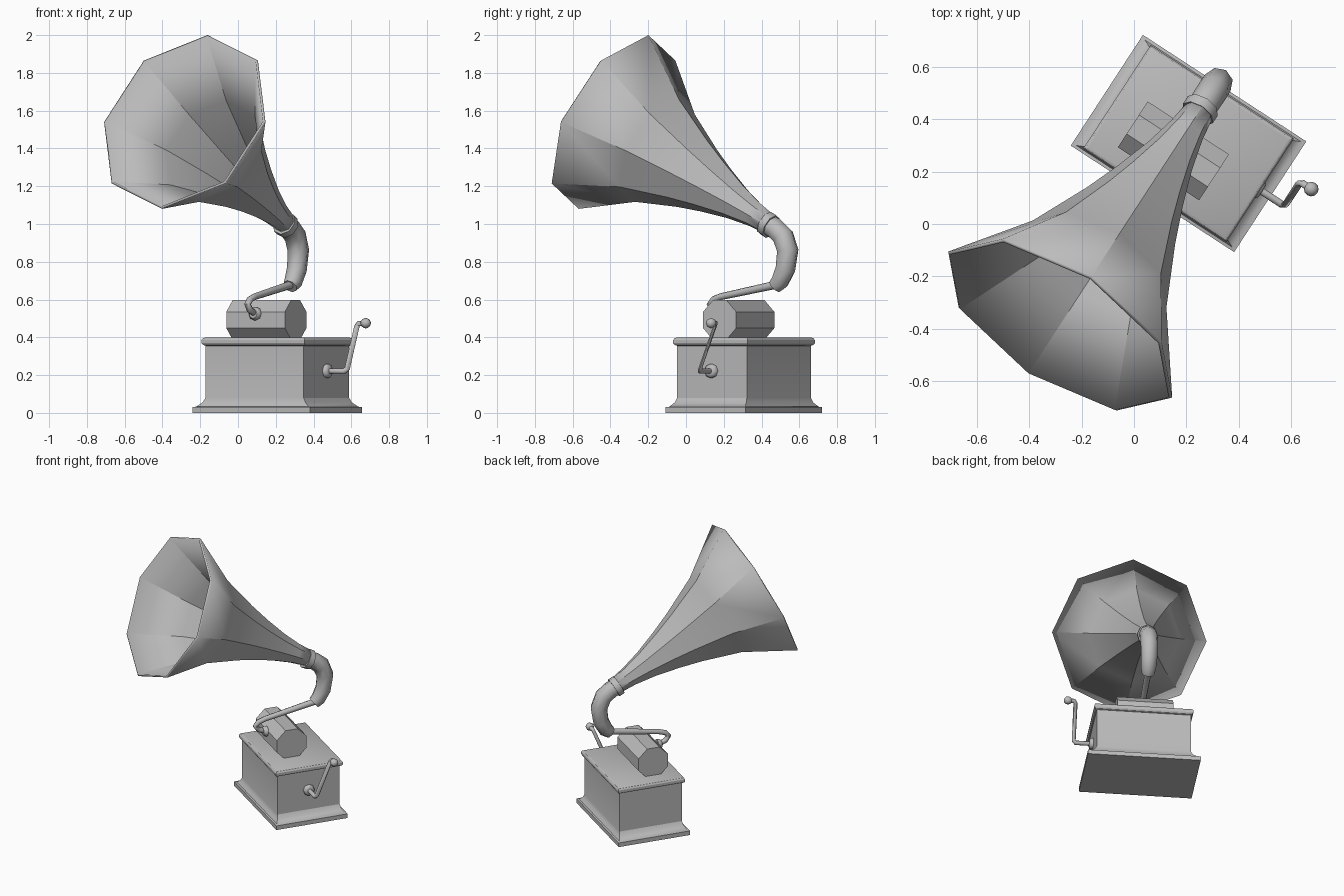
import bpy, bmesh, math
from mathutils import Matrix, Vector

if "Cube" in bpy.data.objects:
    bpy.data.objects.remove(bpy.data.objects["Cube"])

mat = bpy.data.materials.new("plain grey")
mat.use_nodes = True
GREY = (0.5, 0.5, 0.5, 1)
mat.diffuse_color = GREY
mat.node_tree.nodes["Principled BSDF"].inputs["Base Color"].default_value = GREY

# Parts are built square to the axes, then the whole machine is turned
PLACE = Matrix.Translation((0.208, 0.307, 0)) @ Matrix.Rotation(math.radians(-33.1), 4, "Z")
MID = -0.033  # plane of the horn and arm


def finish(name, bm, angle=30):
    bmesh.ops.recalc_face_normals(bm, faces=bm.faces)
    bm.transform(PLACE)
    mesh = bpy.data.meshes.new(name)
    bm.to_mesh(mesh)
    bm.free()
    mesh.materials.append(mat)
    ob = bpy.data.objects.new(name, mesh)
    bpy.context.collection.objects.link(ob)
    bpy.ops.object.select_all(action="DESELECT")
    ob.select_set(True)
    bpy.context.view_layer.objects.active = ob
    bpy.ops.object.shade_smooth_by_angle(angle=math.radians(angle))
    return ob


def skin(bm, rings, caps=True):
    loops = [[bm.verts.new(p) for p in ring] for ring in rings]
    n = len(loops[0])
    for a, b in zip(loops, loops[1:]):
        for i in range(n):
            bm.faces.new((a[i], a[(i + 1) % n], b[(i + 1) % n], b[i]))
    if caps:
        bm.faces.new(loops[0])
        bm.faces.new(loops[-1])


def ring(center, normal, side, radius, n=8, turn=0):
    up = normal.cross(side).normalized()
    angles = [2 * math.pi * i / n + turn for i in range(n)]
    return [center + radius * (side * math.cos(a) + up * math.sin(a)) for a in angles]


def tube(name, points, radii, side, n=8, angle=50):
    pts = [Vector(p) for p in points]
    rings = []
    for i, p in enumerate(pts):
        before = (p - pts[i - 1]).normalized() if i else Vector()
        after = (pts[i + 1] - p).normalized() if i < len(pts) - 1 else Vector()
        rings.append(ring(p, (before + after).normalized(), Vector(side), radii[i], n))
    bm = bmesh.new()
    skin(bm, rings)
    return finish(name, bm, angle)


# Cabinet: stacked rectangles of (half length, half depth, height)
def stack(name, layers):
    bm = bmesh.new()
    skin(bm, [[(-a, -b, z), (a, -b, z), (a, b, z), (-a, b, z)] for a, b, z in layers])
    return finish(name, bm)


stack("cabinet", [(.372, .252, 0), (.372, .252, .03), (.355, .24, .033),
                  (.325, .226, .055), (.31, .22, .08), (.31, .22, .365)])
stack("lid", [(.31, .22, .355), (.32, .23, .36), (.326, .236, .37),
              (.326, .236, .385), (.32, .23, .395), (.31, .22, .4)])

# Octagonal motor housing lying across the lid
bm = bmesh.new()
skin(bm, [ring(Vector((x, -.055, .492)), Vector((1, 0, 0)), Vector((0, 1, 0)),
               .113, turn=math.pi / 8) for x in (MID - .185, MID + .185)])
finish("motor_housing", bm)

# Flared horn: (distance along, radius)
bm = bmesh.new()
flare = [(-.846, .51), (-.57, .304), (-.35, .2), (-.22, .148), (-.08, .1), (.04, .07), (.15, .055)]
rings = []
for y, r in flare:
    tilt = math.radians(25.6 + 5 * (y + .846))
    axis = Vector((0, math.cos(tilt), -math.sin(tilt)))
    center = Vector((MID, y, 1.54 - .55 * (y + .846)))
    rings.append(ring(center, axis, Vector((1, 0, 0)), r))
skin(bm, rings, caps=False)
horn = finish("horn", bm)
wall = horn.modifiers.new("wall", "SOLIDIFY")
wall.thickness = .014
wall.offset = -1

# Elbow, collar and thin tone arm
tube("elbow", [(MID, .13, .997), (MID, .175, .975), (MID, .225, .935), (MID, .255, .86),
               (MID, .24, .76), (MID, .205, .695), (MID, .175, .67)],
     [.058, .058, .059, .058, .054, .049, .04], (1, 0, 0))
tube("collar", [(MID, .115, 1.005), (MID, .15, .986)], [.068, .068], (1, 0, 0))
tube("tone_arm", [(MID, .19, .68), (MID, -.17, .615), (MID, -.215, .6), (MID, -.237, .575),
                  (MID, -.215, .545), (MID, -.165, .525)],
     [.022, .018, .018, .018, .018, .018], (1, 0, 0))
tube("sound_box", [(MID, -.185, .525), (MID, -.172, .525), (MID, -.155, .525)],
     [.025, .036, .036], (1, 0, 0))

# Crank on the side of the cabinet
tube("crank_boss", [(.305, 0, .222), (.325, 0, .222), (.335, 0, .222)], [.038, .038, .026], (0, 1, 0))
tube("crank", [(.31, 0, .222), (.425, 0, .222), (.437, .008, .235), (.437, .102, .46),
               (.445, .11, .473), (.485, .11, .475)],
     [.015] * 6, (0, .924, .383))
bm = bmesh.new()
bmesh.ops.create_uvsphere(bm, u_segments=8, v_segments=6, radius=.028,
                          matrix=Matrix.Translation((.487, .11, .475)) @ Matrix.Rotation(math.pi / 2, 4, "Y"))
finish("crank_knob", bm, 60)
